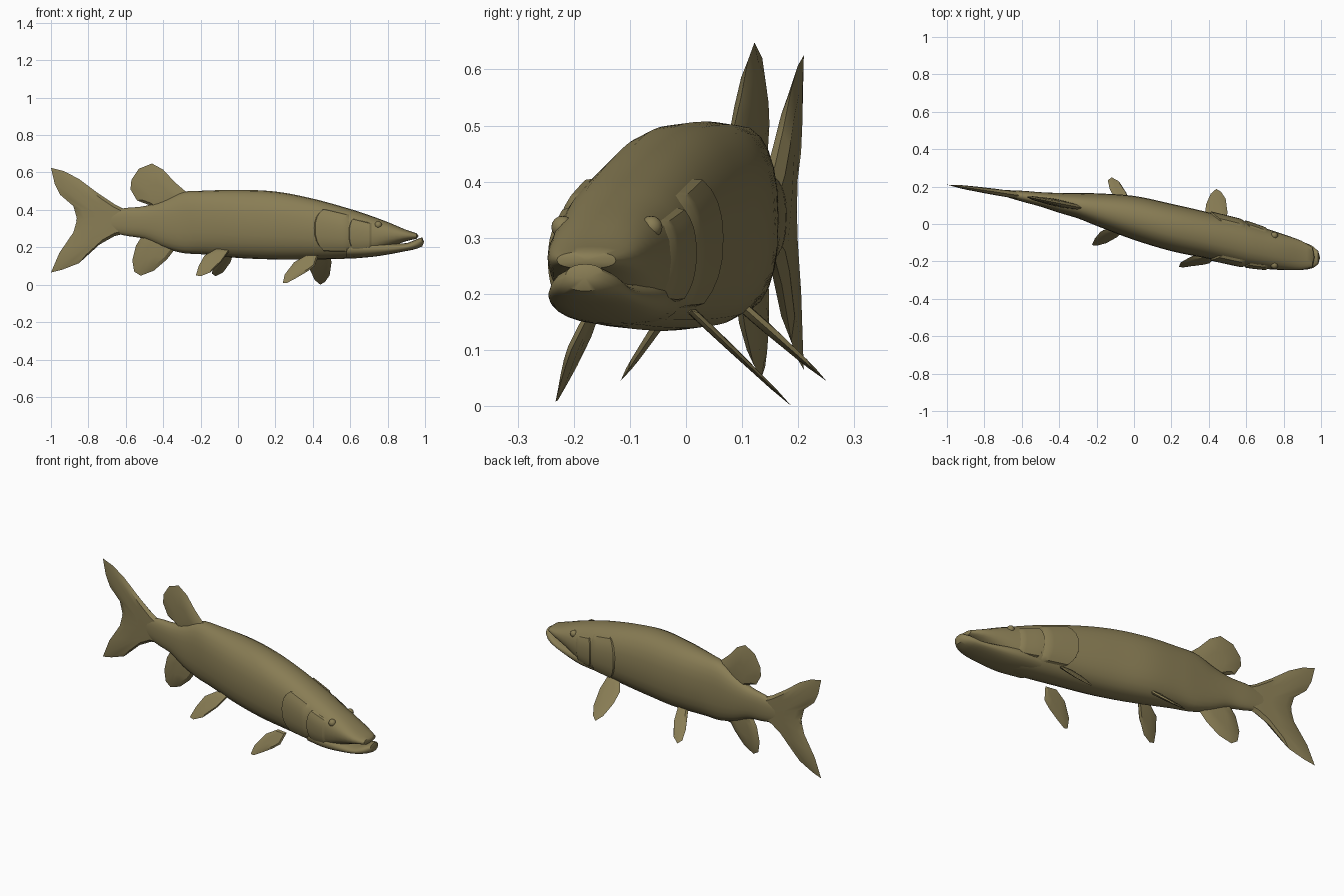
import bpy, bmesh, math
from mathutils import Vector

if "Cube" in bpy.data.objects:
    bpy.data.objects.remove(bpy.data.objects["Cube"])

olive = bpy.data.materials.new("olive_skin")
olive.diffuse_color = (0.25, 0.205, 0.09, 1)
olive.use_nodes = True
olive.node_tree.nodes["Principled BSDF"].inputs["Base Color"].default_value = olive.diffuse_color


def finish(name, bm, angle=40):
    bmesh.ops.remove_doubles(bm, verts=bm.verts, dist=1e-5)
    bmesh.ops.recalc_face_normals(bm, faces=bm.faces)
    me = bpy.data.meshes.new(name)
    bm.to_mesh(me)
    bm.free()
    ob = bpy.data.objects.new(name, me)
    bpy.context.collection.objects.link(ob)
    me.materials.append(olive)
    bpy.context.view_layer.objects.active = ob
    ob.select_set(True)
    bpy.ops.object.shade_smooth_by_angle(angle=math.radians(angle))
    ob.select_set(False)
    return ob


# Stations: x, low y, high y, low z, high z
BODY = [(-.86, .188, .194, .33, .36), (-.72, .155, .183, .29, .39), (-.60, .12, .178, .262, .41),
        (-.50, .093, .17, .245, .42), (-.40, .06, .166, .20, .452), (-.30, .03, .165, .17, .495),
        (-.20, -.01, .164, .163, .502), (0, -.085, .15, .143, .507), (.20, -.145, .108, .135, .498),
        (.40, -.186, .062, .135, .46), (.60, -.228, .012, .14, .405), (.70, -.24, -.022, .15, .372),
        (.80, -.246, -.055, .195, .335), (.90, -.245, -.092, .233, .293), (.955, -.23, -.125, .245, .275)]
JAW = [(.58, -.21, -.01, .143, .24), (.70, -.236, -.03, .147, .235), (.80, -.243, -.06, .161, .224),
       (.90, -.245, -.095, .18, .222), (.955, -.236, -.118, .192, .243), (.985, -.215, -.145, .205, .253)]


def station(table, x):
    """Smooth interpolation of the cross-section at x."""
    n = len(table)
    i = max(k for k in range(n - 1) if table[k][0] <= x or k == 0)
    p1, p2 = table[i], table[i + 1]
    p0, p3 = table[max(i - 1, 0)], table[min(i + 2, n - 1)]
    h = p2[0] - p1[0]
    t = (x - p1[0]) / h
    out = []
    for c in range(1, 5):
        m1 = (p2[c] - p0[c]) / (p2[0] - p0[0]) * h
        m2 = (p3[c] - p1[c]) / (p3[0] - p1[0]) * h
        out.append((2*t**3 - 3*t*t + 1) * p1[c] + (t**3 - 2*t*t + t) * m1
                   + (3*t*t - 2*t**3) * p2[c] + (t**3 - t*t) * m2)
    return out


def surface(table, x, a, off=0.0):
    """Point on the rounded-box skin at x and angle a from +y."""
    y0, y1, z0, z1 = station(table, x)
    c, s = math.cos(a), math.sin(a)
    e = 2 / 2.35
    return Vector((x, (y0 + y1) / 2 + ((y1 - y0) / 2 + off) * math.copysign(abs(c)**e, c),
                   (z0 + z1) / 2 + ((z1 - z0) / 2 + off) * math.copysign(abs(s)**e, s)))


def loft(name, table, steps, n=24):
    bm = bmesh.new()
    xa, xb = table[0][0], table[-1][0]
    rings = [[bm.verts.new(surface(table, xa + (xb - xa) * i / steps, 2 * math.pi * k / n))
              for k in range(n)] for i in range(steps + 1)]
    for r, q in zip(rings, rings[1:]):
        for k in range(n):
            bm.faces.new((r[k], r[(k + 1) % n], q[(k + 1) % n], q[k]))
    # Blunt domed ends
    for ring, d in ((rings[0], -.005), (rings[-1], .01)):
        mid = sum((v.co for v in ring), Vector()) / n + Vector((d, 0, 0))
        tip = bm.verts.new(mid)
        for k in range(n):
            bm.faces.new((ring[k], ring[(k + 1) % n], tip))
    return finish(name, bm)


def plate(name, side, rear, front, a0, a1, off, bulge):
    """Raised head plate that hugs the skin, with a curved rear edge."""
    bm = bmesh.new()
    nu, nv = 8, 10
    grid = []
    for j in range(nv + 1):
        v = j / nv
        a = math.radians(a0 + (a1 - a0) * v)
        a = a if side > 0 else math.pi - a
        xr = rear + bulge * (2 * v - 1) ** 2
        row = []
        for i in range(nu + 1):
            edge = i in (0, nu) or j in (0, nv)
            x = xr + (front - xr) * max(0, (i - .7) / (nu - .7))
            row.append(bm.verts.new(surface(BODY, x, a, -.004 if edge else off)))
        grid.append(row)
    for r, q in zip(grid, grid[1:]):
        for i in range(nu):
            bm.faces.new((r[i], r[i + 1], q[i + 1], q[i]))
    finish(name, bm, 30)


def fin(name, outline, yf, t, root):
    """Leaf-shaped fin: sharp rim, thicker toward its root point."""
    bm = bmesh.new()
    n = len(outline)
    root = Vector(root)
    pts = [Vector(p) for p in outline]
    far = max((p - root).length for p in pts)
    rim = [bm.verts.new((p.x, yf(p.x, p.y), p.y)) for p in pts]
    for s in (-1, 1):
        prev = rim
        for f in (.8, .4):
            ring = []
            for p in pts:
                q = root.lerp(p, f)
                d = s * t * (1 - .75 * f * (p - root).length / far)
                ring.append(bm.verts.new((q.x, yf(q.x, q.y) + d, q.y)))
            for k in range(n):
                m = (k + 1) % n
                bm.faces.new((prev[k], prev[m], ring[m], ring[k]))
            prev = ring
        bm.faces.new(prev)
    finish(name, bm, 30)


# Body and mouth
loft("body", BODY, 60)
loft("lower_jaw", JAW, 16)

# Gill covers, cheeks and eyes
for side, word in ((1, "left"), (-1, "right")):
    plate(word + "_gill_cover", side, .405, .60, -48, 50, .008, .07)
    plate(word + "_cheek", side, .59, .72, -40, 40, .006, .03)
    bm = bmesh.new()
    bmesh.ops.create_uvsphere(bm, u_segments=14, v_segments=8, radius=.02)
    a = math.radians(38)
    pos = surface(BODY, .75, a if side > 0 else math.pi - a, -.006)
    bmesh.ops.translate(bm, verts=bm.verts, vec=pos)
    finish(word + "_eye", bm)


# Tail, back and belly fins on the bent centre line
def back_line(x, z):
    return .12 - .2 * (x + .45)


def tail_line(x, z):
    return .15 - .15 * (x + .6)


fin("tail_fin", [(-.60, .40), (-.66, .43), (-.75, .49), (-.85, .565), (-.93, .607), (-1, .625),
                 (-.98, .54), (-.95, .48), (-.88, .42), (-.86, .35), (-.88, .28), (-.955, .17),
                 (-1, .065), (-.94, .08), (-.85, .115), (-.74, .215), (-.66, .26), (-.60, .275)],
    tail_line, .02, (-.66, .34))
fin("dorsal_fin", [(-.27, .49), (-.34, .55), (-.40, .615), (-.46, .648), (-.53, .62), (-.57, .56),
                   (-.575, .51), (-.54, .45), (-.48, .428), (-.44, .40), (-.33, .44)],
    back_line, .022, (-.41, .47))
fin("anal_fin", [(-.33, .20), (-.38, .135), (-.45, .075), (-.52, .048), (-.555, .07), (-.565, .13),
                 (-.545, .21), (-.51, .265), (-.42, .25)],
    back_line, .02, (-.44, .20))

# Paired fins, each spread outward on its own side
fin("right_pelvic_fin", [(-.04, .19), (-.09, .12), (-.15, .065), (-.20, .045), (-.225, .05),
                         (-.21, .10), (-.18, .155), (-.12, .19)],
    lambda x, z: -.045 - .68 * (.15 - z), .012, (-.10, .155))
fin("left_pelvic_fin", [(-.02, .185), (-.04, .12), (-.08, .065), (-.12, .045), (-.14, .06),
                        (-.13, .10), (-.10, .15), (-.08, .19)],
    lambda x, z: .12 + 1.13 * (.16 - z), .016, (-.06, .16))
fin("right_pectoral_fin", [(.43, .16), (.41, .10), (.37, .07), (.31, .035), (.26, .008), (.24, .01),
                           (.25, .055), (.30, .12), (.37, .16)],
    lambda x, z: -.165 - .55 * (.15 - z) - .15 * (x - .33), .012, (.38, .135))
fin("left_pectoral_fin", [(.49, .17), (.50, .12), (.49, .05), (.465, .015), (.44, 0), (.41, .025),
                          (.385, .08), (.38, .13), (.42, .18)],
    lambda x, z: .02 + 1.05 * (.16 - z), .012, (.44, .15))
